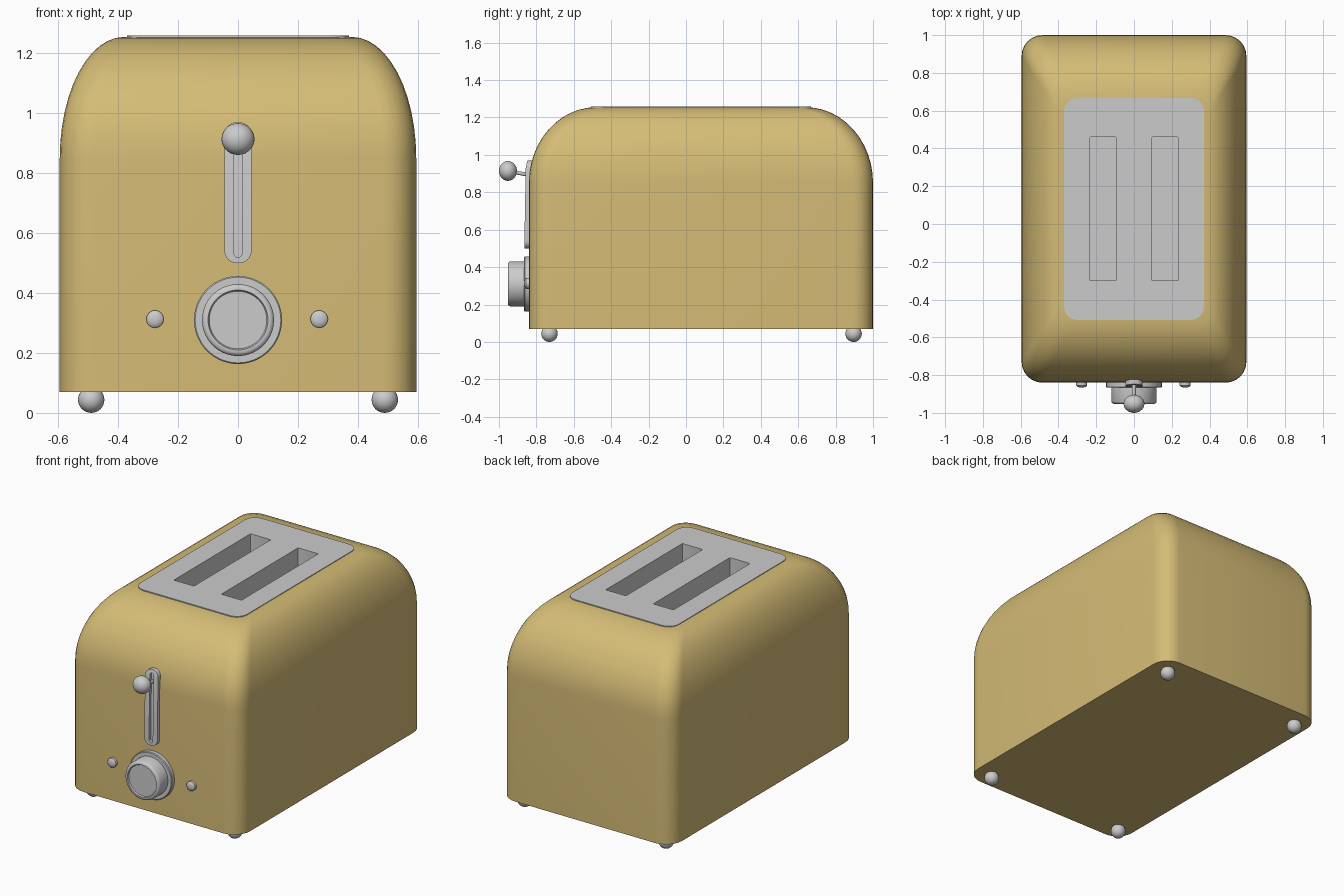
import bpy, bmesh, math
from mathutils import Matrix, Vector

if "Cube" in bpy.data.objects:
    bpy.data.objects.remove(bpy.data.objects["Cube"])

CY = 0.08  # body centre in y


def finish(name, mesh, mat=None):
    ob = bpy.data.objects.new(name, mesh)
    bpy.context.collection.objects.link(ob)
    if mat:
        mesh.materials.append(mat)
    bpy.ops.object.select_all(action='DESELECT')
    ob.select_set(True)
    bpy.context.view_layer.objects.active = ob
    bpy.ops.object.shade_smooth_by_angle(angle=math.radians(35))
    return ob


def loft(name, rings, caps=(True, True), mat=None):
    bm = bmesh.new()
    vs = [[bm.verts.new(p) for p in ring] for ring in rings]
    n = len(vs[0])
    for a, b in zip(vs, vs[1:]):
        for i in range(n):
            j = (i + 1) % n
            bm.faces.new((a[i], a[j], b[j], b[i]))
    if caps[0]:
        bm.faces.new(vs[0][::-1])
    if caps[1]:
        bm.faces.new(vs[-1])
    bmesh.ops.recalc_face_normals(bm, faces=bm.faces)
    me = bpy.data.meshes.new(name)
    bm.to_mesh(me)
    bm.free()
    return finish(name, me, mat)


def round_rect(hx, hy, r, cx=0, cy=0, n=6):
    pts = []
    for k, (sx, sy) in enumerate(((1, 1), (-1, 1), (-1, -1), (1, -1))):
        for i in range(n + 1):
            a = math.pi / 2 * (k + i / n)
            pts.append((cx + sx * (hx - r) + r * math.cos(a),
                        cy + sy * (hy - r) + r * math.sin(a)))
    return pts


def lathe_y(name, profile, x, z, n=40):
    rings = [[(x + r * math.cos(2 * math.pi * i / n), y, z + r * math.sin(2 * math.pi * i / n))
              for i in range(n)] for r, y in profile]
    return loft(name, rings)


def plate_mesh(name, outlines, half_thick):
    cu = bpy.data.curves.new(name, 'CURVE')
    cu.dimensions = '2D'
    cu.fill_mode = 'BOTH'
    cu.extrude = half_thick
    for pts in outlines:
        sp = cu.splines.new('POLY')
        sp.points.add(len(pts) - 1)
        for p, (x, y) in zip(sp.points, pts):
            p.co = (x, y, 0, 1)
        sp.use_cyclic_u = True
    tmp = bpy.data.objects.new(name + "_outline", cu)
    bpy.context.collection.objects.link(tmp)
    dg = bpy.context.evaluated_depsgraph_get()
    me = bpy.data.meshes.new_from_object(tmp.evaluated_get(dg))
    bpy.data.objects.remove(tmp)
    bpy.data.curves.remove(cu)
    return me


def ball(name, loc, scale):
    bm = bmesh.new()
    bmesh.ops.create_uvsphere(bm, u_segments=28, v_segments=16, radius=1)
    bmesh.ops.transform(bm, matrix=Matrix.Translation(loc) @ Matrix.Diagonal((*scale, 1)), verts=bm.verts)
    me = bpy.data.meshes.new(name)
    bm.to_mesh(me)
    bm.free()
    return finish(name, me)


# Body shell: straight walls, then an elliptical shoulder
gold = bpy.data.materials.new("gold_enamel")
gold.diffuse_color = (0.66, 0.5, 0.18, 1)
gold.use_nodes = True
gold.node_tree.nodes["Principled BSDF"].inputs["Base Color"].default_value = gold.diffuse_color
levels = [(0.07, 0.595, 0.92, 0.11)]
for i in range(13):
    a = math.pi / 2 * i / 12
    c = math.cos(a)
    levels.append((0.85 + 0.405 * math.sin(a), 0.38 + 0.215 * c, 0.56 + 0.36 * c, 0.08 + 0.03 * c))
levels.append((1.255, 0.36, 0.54, 0.07))
loft("body", [[(x, y, z) for x, y in round_rect(hx, hy, r, 0, CY)] for z, hx, hy, r in levels],
     (True, False), gold)

# Top plate with two bread slots and their wells
slots = [round_rect(0.07, 0.38, 0.006, s * 0.165, CY, 2) for s in (-1, 1)]
me = plate_mesh("top_plate", [round_rect(0.37, 0.588, 0.07, 0, CY)] + slots, 0.01)
me.transform(Matrix.Translation((0, 0, 1.249)))
finish("top_plate", me)
for pts, side in zip(slots, ("left", "right")):
    loft(side + "_slot_well", [[(x, y, z) for x, y in pts] for z in (0.6, 1.25)], (True, False))

# Lever track on the front, bent to follow the shoulder
def front_plate(name, outlines, half_thick, y):
    me = plate_mesh(name, outlines, half_thick)
    me.transform(Matrix.Translation((0, y, 0)) @ Matrix.Rotation(math.pi / 2, 4, 'X'))
    for v in me.vertices:
        if v.co.z > 0.85:
            v.co.y += 0.36 * (1 - math.sqrt(1 - ((v.co.z - 0.85) / 0.405) ** 2))
    finish(name, me)

track = round_rect(0.045, 0.235, 0.04, 0, 0.735)
groove = round_rect(0.013, 0.215, 0.012, 0, 0.735)
front_plate("lever_track", [track, groove], 0.014, -0.85)
front_plate("lever_track_back", [track], 0.004, -0.842)

# Lever: ball on a thin arm
ball("lever_knob", (0, -0.952, 0.914), (0.055, 0.048, 0.053))
lathe = lathe_y("lever_arm", [(0.01, -0.94), (0.01, -0.83)], 0, 0, 12)
lathe.data.transform(Matrix.Translation((0, -0.85, 0.895)) @ Matrix.Rotation(math.radians(-10), 4, 'X')
                     @ Matrix.Translation((0, 0.85, 0)))

# Browning dial with base disc and recessed face
lathe_y("browning_dial", [(0.147, -0.838), (0.147, -0.862), (0.143, -0.866), (0.12, -0.866),
                          (0.12, -0.94), (0.117, -0.947), (0.109, -0.952), (0.1, -0.952),
                          (0.096, -0.944)], 0, 0.31, 56)

# Side buttons
for x, side in ((-0.277, "left"), (0.271, "right")):
    lathe_y(side + "_button", [(0.029, -0.838), (0.029, -0.856), (0.024, -0.861), (0.012, -0.865)],
            x, 0.313, 24)

# Feet
for sx, side in ((-1, "left"), (1, "right")):
    for y, end in ((-0.73, "front"), (0.896, "back")):
        ball(f"{end}_{side}_foot", Vector((sx * 0.49, y, 0.044)), (0.044, 0.044, 0.044))
